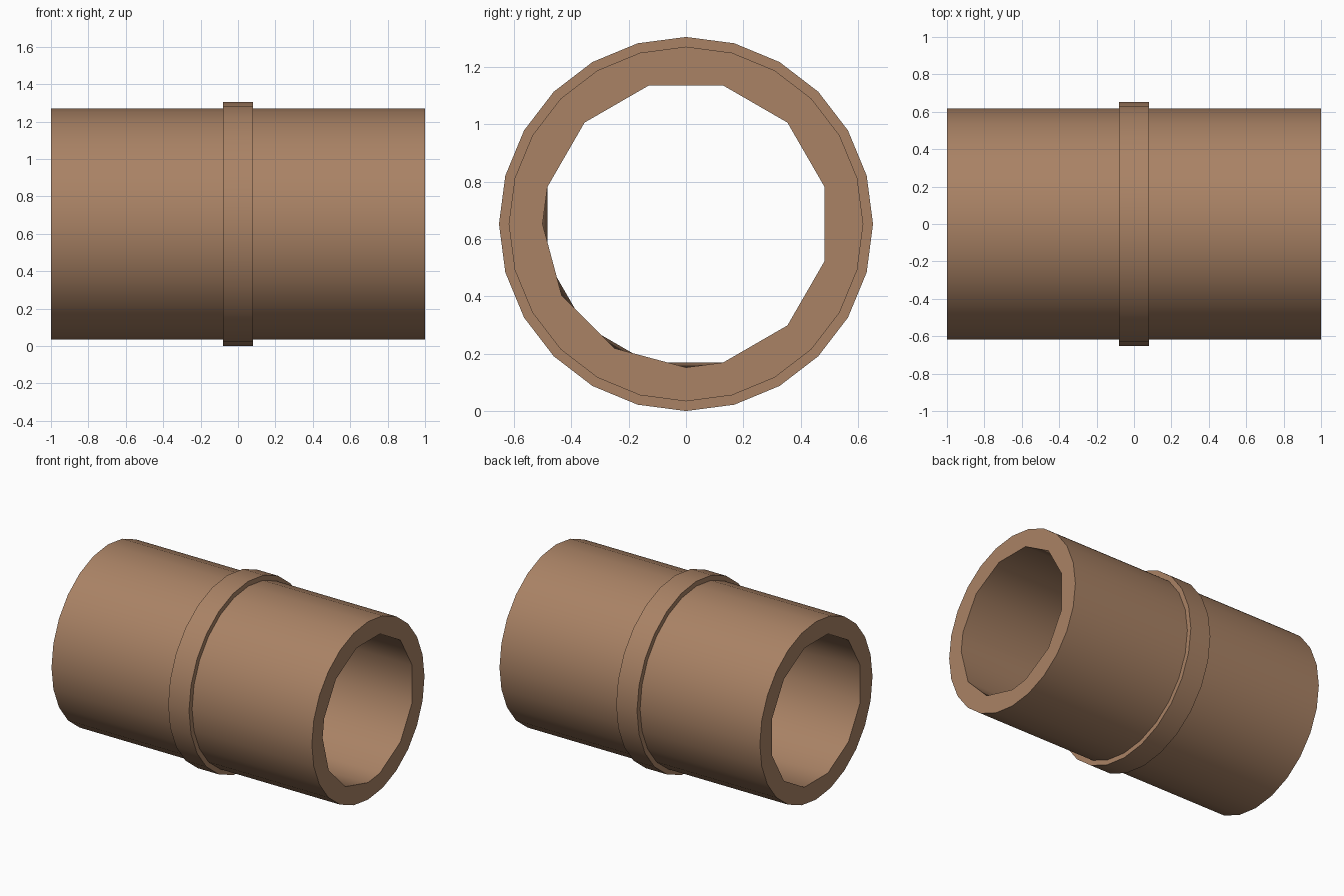
import bpy
import bmesh
from math import cos, sin, radians

cube = bpy.data.objects.get("Cube")
if cube:
    bpy.data.objects.remove(cube, do_unlink=True)

CENTRE_Z = 0.652
TUBE_R, COLLAR_R, BORE_R = 0.618, 0.652, 0.5
HALF_LENGTH, COLLAR_HALF = 1.0, 0.08

clay = bpy.data.materials.new("clay_brown")
clay.use_nodes = True
colour = (0.40, 0.225, 0.13, 1)
clay.diffuse_color = colour
clay.node_tree.nodes["Principled BSDF"].inputs["Base Color"].default_value = colour

bm = bmesh.new()


def ring(x, radius, angles):
    """Ring of vertices around the x axis, kept with their angles."""
    return [(a, bm.verts.new((x, radius * cos(radians(a)),
                              CENTRE_Z + radius * sin(radians(a)))))
            for a in angles]


def stitch(first, second):
    """Join two rings, stepping each forward at its own angles."""
    now = [first[-1][1], second[-1][1]]
    steps = sorted([(a, 0, v) for a, v in first] + [(a, 1, v) for a, v in second],
                   key=lambda s: s[:2])
    for angle, side, vert in steps:
        bm.faces.new((now[0], now[1], vert))
        now[side] = vert


# Outer skin with a raised collar in the middle
full = range(0, 360, 15)
profile = [(-HALF_LENGTH, TUBE_R), (-COLLAR_HALF, TUBE_R), (-COLLAR_HALF, COLLAR_R),
           (COLLAR_HALF, COLLAR_R), (COLLAR_HALF, TUBE_R), (HALF_LENGTH, TUBE_R)]
rings = [ring(x, r, full) for x, r in profile]
for a, b in zip(rings, rings[1:]):
    for i in range(len(a)):
        bm.faces.new((a[i - 1][1], a[i][1], b[i][1], b[i - 1][1]))

# Faceted bore: one quarter of the right mouth is turned by half a facet
facets = list(range(15, 360, 30))
mouth = [a for a in facets if not 180 < a < 270] + list(range(180, 271, 30))
mouth = sorted(a for a in mouth if a != 255)
left_mouth = ring(-HALF_LENGTH, BORE_R, facets)
right_mouth = ring(HALF_LENGTH, BORE_R, mouth)
stitch(left_mouth, right_mouth)

# Flat end rims
stitch(left_mouth, rings[0])
stitch(right_mouth, rings[-1])

bmesh.ops.recalc_face_normals(bm, faces=bm.faces)
mesh = bpy.data.meshes.new("pipe_coupling")
bm.to_mesh(mesh)
bm.free()
mesh.materials.append(clay)
pipe = bpy.data.objects.new("pipe_coupling", mesh)
bpy.context.collection.objects.link(pipe)

# Smooth round walls, sharp rims
bpy.ops.object.select_all(action='DESELECT')
pipe.select_set(True)
bpy.context.view_layer.objects.active = pipe
bpy.ops.object.shade_smooth_by_angle(angle=radians(40))
